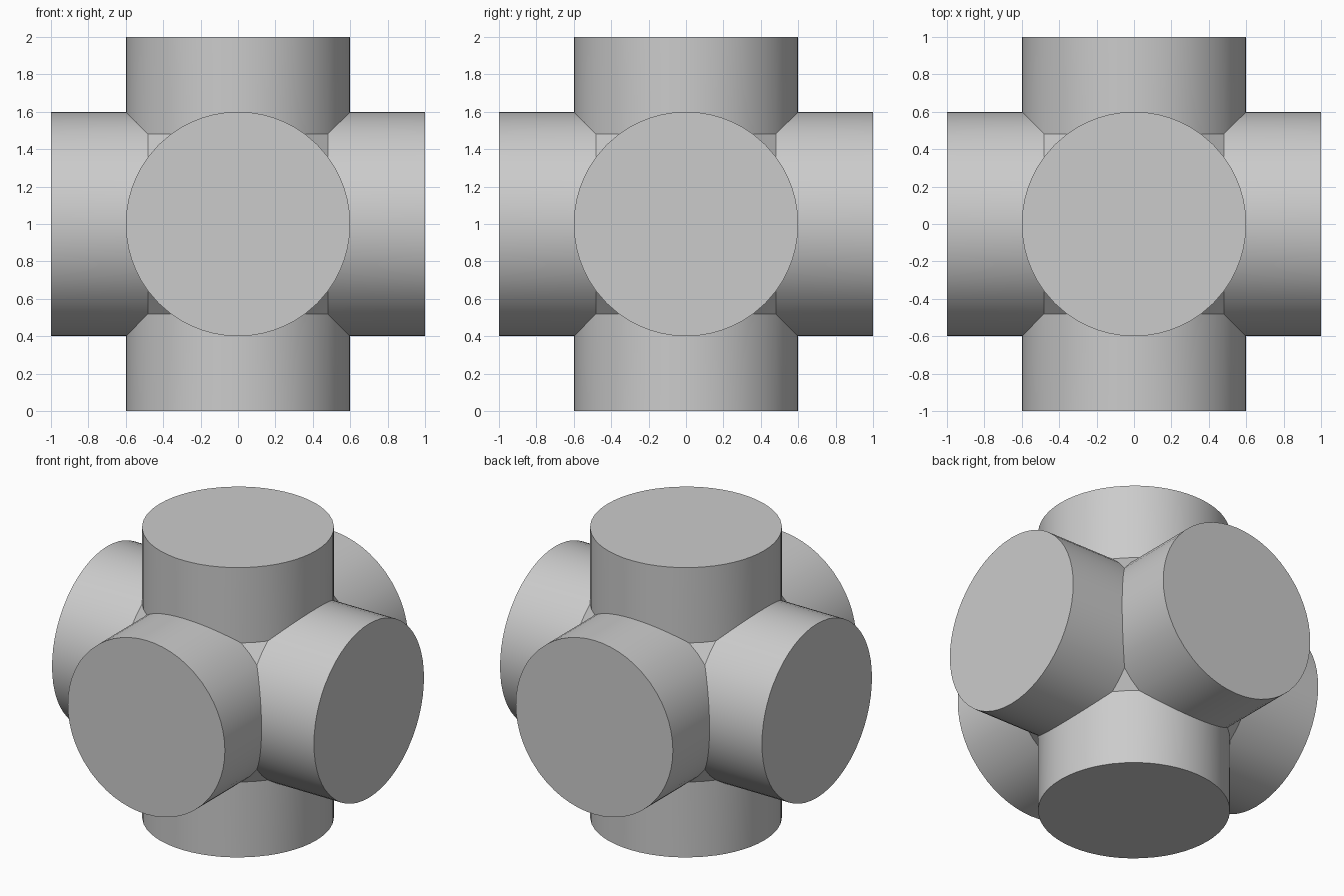
import bpy, bmesh, math
from mathutils import Vector

if "Cube" in bpy.data.objects:
    bpy.data.objects.remove(bpy.data.objects["Cube"], do_unlink=True)

RADIUS, REACH, CORNER = 0.6, 1.0, 0.48
STEPS = 6

grey = bpy.data.materials.new("plain grey")
grey.use_nodes = True
colour = (0.6, 0.6, 0.6, 1)
grey.diffuse_color = colour
grey.node_tree.nodes["Principled BSDF"].inputs["Base Color"].default_value = colour

# Angles round a pipe: even steps along each mitre, one across each corner
edge = math.asin(math.sqrt(RADIUS ** 2 - CORNER ** 2) / RADIUS)
angles = []
for quarter in range(4):
    base = quarter * math.pi / 2
    angles += [base + edge * i / STEPS for i in range(-STEPS, STEPS + 1)]
    angles.append(base + math.pi / 4)

bm = bmesh.new()


def add_arm(axis, sign):
    """A pipe from its mitred root to a flat cap."""
    roots, rims = [], []
    for a in angles:
        u, v = RADIUS * math.cos(a), RADIUS * math.sin(a)
        for ring, along in ((roots, max(abs(u), abs(v), CORNER)), (rims, REACH)):
            p = Vector((0, 0, 1))
            p[axis] = p[axis] + sign * along
            p[(axis + 1) % 3] += u
            p[(axis + 2) % 3] += v
            ring.append(bm.verts.new(p))
    for i in range(len(angles)):
        j = (i + 1) % len(angles)
        bm.faces.new((roots[i], roots[j], rims[j], rims[i])).smooth = True
    bm.faces.new(rims)


for axis in range(3):
    for sign in (-1, 1):
        add_arm(axis, sign)

# Weld the mitres and close the small corner facets
bmesh.ops.remove_doubles(bm, verts=bm.verts[:], dist=0.0005)
bmesh.ops.holes_fill(bm, edges=[e for e in bm.edges if e.is_boundary], sides=0)
bmesh.ops.recalc_face_normals(bm, faces=bm.faces[:])

mesh = bpy.data.meshes.new("six_way_pipe_joint")
bm.to_mesh(mesh)
bm.free()
mesh.materials.append(grey)
joint = bpy.data.objects.new("six_way_pipe_joint", mesh)
bpy.context.collection.objects.link(joint)

# Smooth pipe walls with sharp mitres and cap rims
bpy.ops.object.select_all(action="DESELECT")
joint.select_set(True)
bpy.context.view_layer.objects.active = joint
bpy.ops.object.shade_smooth_by_angle(angle=math.radians(30))
